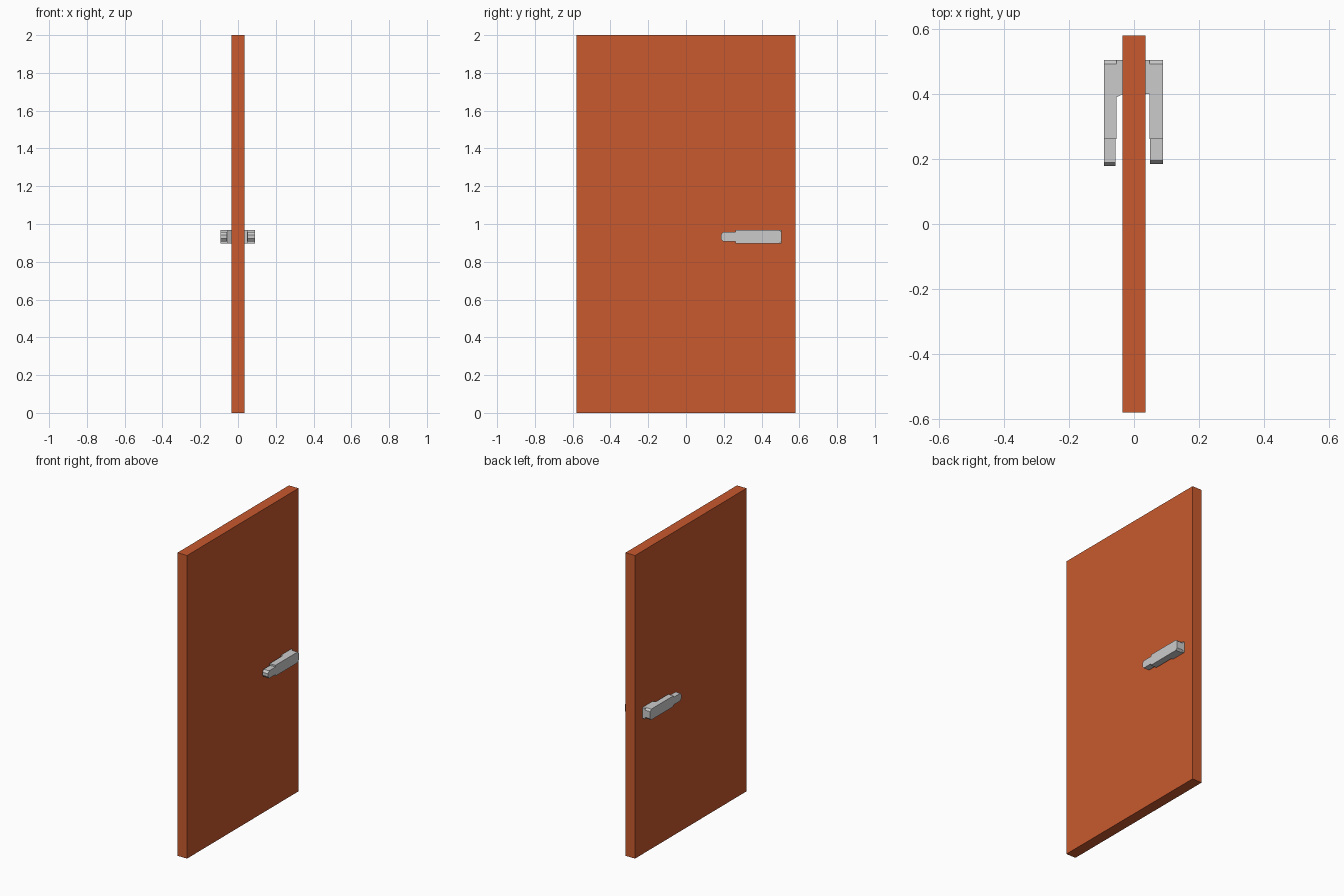
import bpy, bmesh

if "Cube" in bpy.data.objects:
    bpy.data.objects.remove(bpy.data.objects["Cube"])


def prism(name, profile, axis, lo, hi):
    """Extrude a 2D profile along x (profile in y,z) or z (profile in x,y)."""
    bm = bmesh.new()
    place = (lambda a, b, t: (t, a, b)) if axis == 'x' else (lambda a, b, t: (a, b, t))
    face = bm.faces.new([bm.verts.new(place(a, b, lo)) for a, b in profile])
    ext = bmesh.ops.extrude_face_region(bm, geom=[face])
    d = place(0, 0, hi - lo)
    bmesh.ops.translate(bm, vec=d, verts=[v for v in ext['geom'] if isinstance(v, bmesh.types.BMVert)])
    bmesh.ops.recalc_face_normals(bm, faces=bm.faces)
    mesh = bpy.data.meshes.new(name)
    bm.to_mesh(mesh)
    bm.free()
    obj = bpy.data.objects.new(name, mesh)
    bpy.context.collection.objects.link(obj)
    return obj


# Door slab
T, W = 0.035, 0.581
door = prism("door_panel", [(-T, -W), (T, -W), (T, W), (-T, W)], 'z', 0, 2)
paint = bpy.data.materials.new("orange_paint")
paint.diffuse_color = (0.58, 0.10, 0.027, 1)
paint.use_nodes = True
paint.node_tree.nodes["Principled BSDF"].inputs["Base Color"].default_value = paint.diffuse_color
door.data.materials.append(paint)

# Lever handles: side, sign, inner x, outer x, tip y, slant of the mount
Z0, Z1 = 0.897, 0.968
for side, s, inner, outer, tip, slant in (("right", 1, 0.047, 0.09, 0.184, 0.0),
                                          ("left", -1, 0.054, 0.092, 0.178, 0.01)):
    # Mount against the door
    prism(f"{side}_handle_mount",
          [(s * T, 0.40), (s * inner, 0.40 - slant), (s * inner, 0.505), (s * T, 0.505)],
          'z', Z0, Z1)
    # Thick grip with clipped corners at the hinge end
    prism(f"{side}_handle_grip",
          [(0.262, Z0), (0.493, Z0), (0.505, Z0 + 0.012),
           (0.505, Z1 - 0.012), (0.493, Z1), (0.262, Z1)],
          'x', s * inner, s * outer)
    # Thin end with a faceted round tip
    prism(f"{side}_handle_tip",
          [(0.262, 0.907), (tip + 0.012, 0.907), (tip, 0.922),
           (tip, 0.942), (tip + 0.012, 0.957), (0.262, 0.957)],
          'x', s * (inner + 0.003), s * outer)
